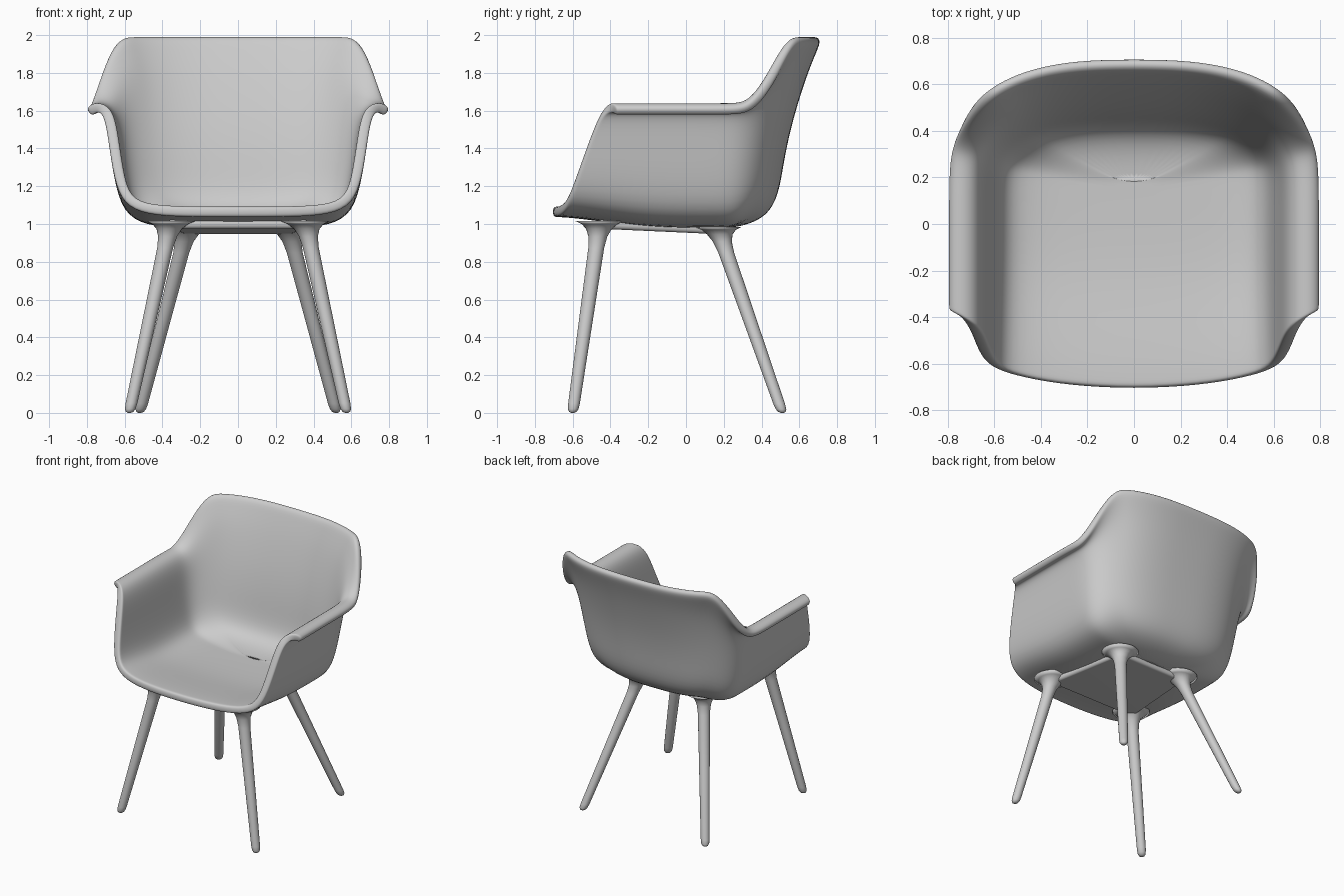
import bpy, bmesh
from math import sin, cos, pi, radians
from mathutils import Vector

default_cube = bpy.data.objects.get("Cube")
if default_cube:
    bpy.data.objects.remove(default_cube, do_unlink=True)

GREY = (0.6, 0.6, 0.6, 1.0)
material = bpy.data.materials.new("matte grey")
material.use_nodes = True
material.diffuse_color = GREY
material.node_tree.nodes["Principled BSDF"].inputs["Base Color"].default_value = GREY


def smoothstep(low, high, value):
    t = min(max((value - low) / (high - low), 0.0), 1.0)
    return t * t * (3 - 2 * t)


def finish(bm, name):
    """Turn a bmesh into a named object carrying the shared material."""
    bmesh.ops.remove_doubles(bm, verts=bm.verts, dist=0.0005)
    bmesh.ops.recalc_face_normals(bm, faces=bm.faces)
    mesh = bpy.data.meshes.new(name)
    bm.to_mesh(mesh)
    bm.free()
    for polygon in mesh.polygons:
        polygon.use_smooth = True
    mesh.materials.append(material)
    obj = bpy.data.objects.new(name, mesh)
    bpy.context.collection.objects.link(obj)
    return obj


def add_mirror(obj):
    mirror = obj.modifiers.new("Mirror", 'MIRROR')
    mirror.use_clip = True
    mirror.merge_threshold = 0.002


def bridge(bm, rows, closed=False):
    """Fill quads between neighbouring rows of vertices."""
    for a, b in zip(rows, rows[1:]):
        count = len(a)
        for i in range(count if closed else count - 1):
            j = (i + 1) % count
            bm.faces.new((a[i], a[j], b[j], b[i]))


# Section from seat centre to rim:
# arm x, arm z, front edge y, back y, back z
SECTION = [
    (0.00, 1.065, -0.71, 0.15, 1.00),
    (0.28, 1.065, -0.695, 0.30, 1.015),
    (0.48, 1.075, -0.66, 0.41, 1.06),
    (0.59, 1.125, -0.625, 0.465, 1.16),
    (0.63, 1.25, -0.58, 0.49, 1.33),
    (0.655, 1.42, -0.52, 0.525, 1.50),
    (0.675, 1.55, -0.47, 0.57, 1.66),
    (0.705, 1.61, -0.43, 0.62, 1.81),
    (0.755, 1.62, -0.39, 0.665, 1.92),
    (0.79, 1.59, -0.37, 0.695, 1.99),
]
CORNER_Y = 0.15
ROUNDNESS = 0.74

# Seat shell: straight arm part, then a sweep round the back, mirrored
bm = bmesh.new()
rows = []
for t in (0, 0.03, 0.12, 0.3, 0.55, 0.8):
    row = []
    for x, z, front, back, top in SECTION:
        dip = 0.06 * smoothstep(0, 0.7, t) * (1 - smoothstep(1.07, 1.25, z))
        row.append(bm.verts.new((x, front + (CORNER_Y - front) * t, z - dip)))
    rows.append(row)
STEPS = 14
for step in range(STEPS + 1):
    angle = pi / 2 * step / STEPS
    across = max(cos(angle), 0) ** ROUNDNESS
    along = sin(angle) ** ROUNDNESS
    rise = smoothstep(radians(9), radians(47), angle)
    row = []
    for x, z, front, back, top in SECTION:
        low = z - 0.06 * (1 - smoothstep(1.07, 1.25, z))
        y = CORNER_Y + (back - CORNER_Y) * along
        row.append(bm.verts.new((x * across, y, low + (top - low) * rise)))
    rows.append(row)
bridge(bm, rows)
shell = finish(bm, "seat_shell")
add_mirror(shell)
solid = shell.modifiers.new("Thickness", 'SOLIDIFY')
solid.thickness = 0.055
solid.offset = 0
rounding = shell.modifiers.new("Rounding", 'SUBSURF')
rounding.levels = rounding.render_levels = 2


# Legs: tapered rods with rounded feet that flare into the seat
def make_leg(name, foot, top):
    foot, top = Vector(foot), Vector(top)
    profile = [(0, 0.008), (0.006, 0.02), (0.02, 0.028), (0.05, 0.031),
               (0.5, 0.037), (0.86, 0.042), (0.92, 0.05), (0.96, 0.068),
               (0.985, 0.095), (1, 0.13)]
    bm = bmesh.new()
    rings = []
    for t, radius in profile:
        centre = foot.lerp(top, t)
        rings.append([bm.verts.new(centre + Vector((radius * cos(a), radius * sin(a), 0)))
                      for a in (2 * pi * i / 24 for i in range(24))])
    bridge(bm, rings, closed=True)
    bm.faces.new(rings[0])
    bm.faces.new(rings[-1])
    for side, label in ((1, "left"), (-1, "right")):
        copy = bm.copy()
        for v in copy.verts:
            v.co.x *= side
        finish(copy, name + "_" + label)
    bm.free()


make_leg("front_leg", (0.575, -0.6, 0), (0.355, -0.455, 1.015))
make_leg("back_leg", (0.52, 0.51, 0), (0.265, 0.165, 0.985))

# Shallow panel under the seat joining the leg tops
bm = bmesh.new()
outline = [(-0.37, -0.46, 0.975), (0.37, -0.46, 0.975),
           (0.29, 0.2, 0.945), (-0.29, 0.2, 0.945)]
levels = [[bm.verts.new((x, y, z + h)) for x, y, z in outline] for h in (0, 0.05)]
bridge(bm, levels, closed=True)
for level in levels:
    bm.faces.new(level)
panel = finish(bm, "under_seat_panel")
bevel = panel.modifiers.new("Soft edges", 'BEVEL')
bevel.width = 0.02
bevel.segments = 3
panel.modifiers.new("Clean shading", 'WEIGHTED_NORMAL')
